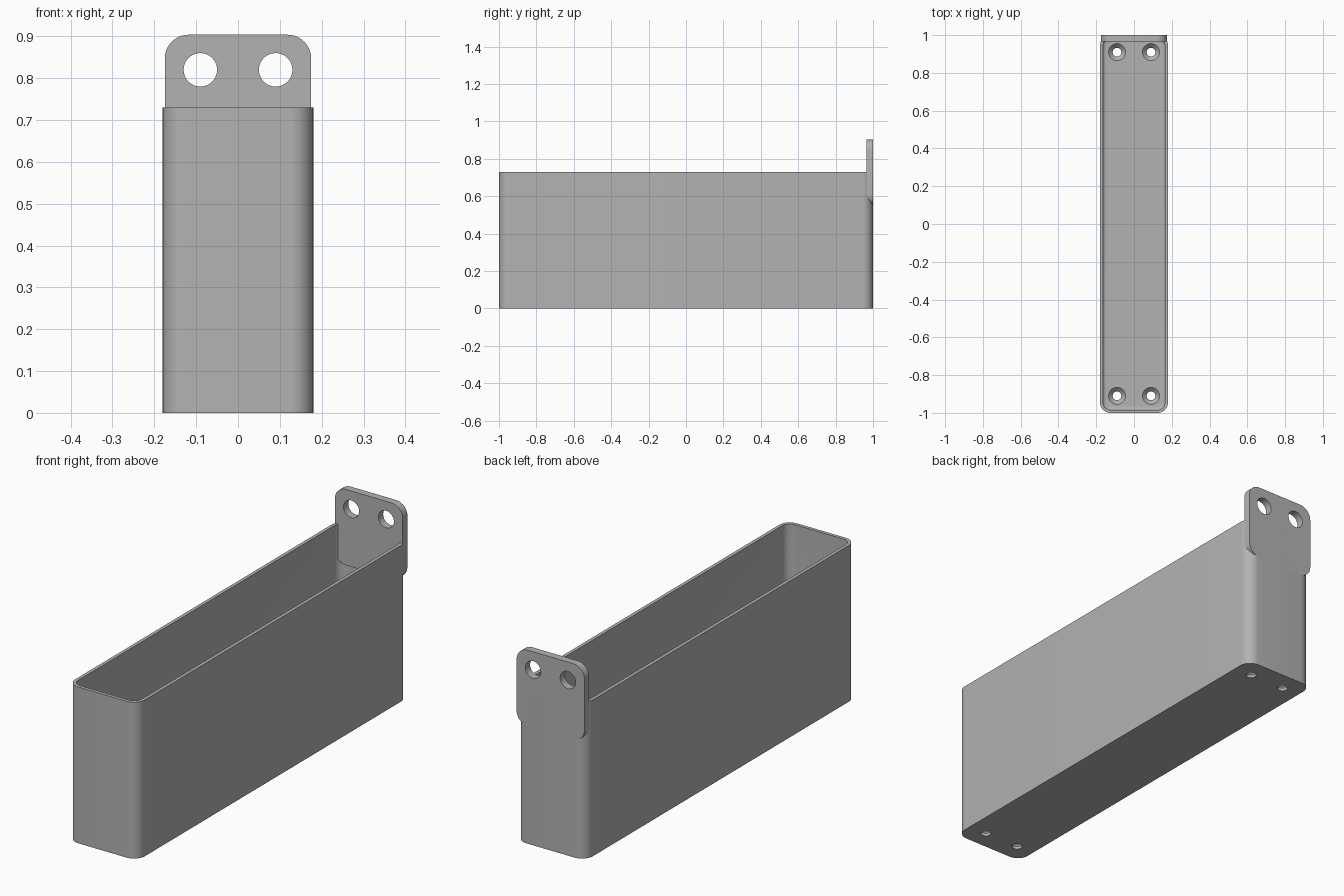
import bpy, bmesh, math
from mathutils import Matrix, Vector

if "Cube" in bpy.data.objects:
    bpy.data.objects.remove(bpy.data.objects["Cube"])

grey = bpy.data.materials.new("plain_grey")
grey.use_nodes = True
colour = (0.45, 0.45, 0.45, 1)
grey.diffuse_color = colour
grey.node_tree.nodes["Principled BSDF"].inputs["Base Color"].default_value = colour


def outline(hx, hy, r, steps=10):
    """Rounded rectangle; a circle when hx == hy == r."""
    pts = []
    for q, (sx, sy) in enumerate([(1, 1), (-1, 1), (-1, -1), (1, -1)]):
        for i in range(steps + 1):
            a = (q + i / steps) * math.pi / 2
            pts.append((sx * (hx - r) + r * math.cos(a), sy * (hy - r) + r * math.sin(a)))
    return pts


def loft(name, hx, hy, r, levels, matrix=Matrix()):
    """Closed solid through rounded outlines at (height, inset) levels."""
    bm = bmesh.new()
    rings = [[bm.verts.new((x, y, z)) for x, y in outline(hx - d, hy - d, r - d)]
             for z, d in levels]
    for low, high in zip(rings, rings[1:]):
        for i in range(len(low)):
            j = (i + 1) % len(low)
            bm.faces.new((low[i], low[j], high[j], high[i]))
    bm.faces.new(rings[0][::-1])
    bm.faces.new(rings[-1])
    bmesh.ops.remove_doubles(bm, verts=bm.verts, dist=1e-5)
    bm.transform(matrix)
    bmesh.ops.recalc_face_normals(bm, faces=bm.faces)
    mesh = bpy.data.meshes.new(name)
    bm.to_mesh(mesh)
    bm.free()
    mesh.materials.append(grey)
    ob = bpy.data.objects.new(name, mesh)
    bpy.context.collection.objects.link(ob)
    return ob


def cut(ob, cutters):
    """Subtract the cutters, bake the result and discard the cutters."""
    for c in cutters:
        c.hide_render = True
        mod = ob.modifiers.new("cut", 'BOOLEAN')
        mod.operation = 'DIFFERENCE'
        mod.solver = 'EXACT'
        mod.object = c
    graph = bpy.context.evaluated_depsgraph_get()
    mesh = bpy.data.meshes.new_from_object(ob.evaluated_get(graph))
    ob.modifiers.clear()
    ob.data = mesh
    for c in cutters:
        bpy.data.objects.remove(c)


def smooth(ob):
    bpy.ops.object.select_all(action='DESELECT')
    ob.select_set(True)
    bpy.context.view_layer.objects.active = ob
    bpy.ops.object.shade_smooth_by_angle(angle=math.radians(30))


# Deep open bin with filleted floor
height, floor, wall, fillet = 0.73, 0.035, 0.016, 0.015
bin_body = loft("bin_body", 0.18, 1.0, 0.055, [(0, 0), (height, 0)])
curve = [(floor + fillet * (1 - math.cos(a)), fillet * (1 - math.sin(a)))
         for a in [i * math.pi / 10 for i in range(6)]]
cavity = loft("cavity", 0.18 - wall, 1.0 - wall, 0.055 - wall, curve + [(height + 0.1, 0)])

# Countersunk screw holes through the floor
cutters = [cavity]
for x in (-0.09, 0.09):
    for y in (-0.91, 0.91):
        cutters.append(loft("screw_hole", 0.045, 0.045, 0.045,
                            [(-0.05, 0.022), (0.013, 0.022), (floor, 0), (floor + 0.01, 0)],
                            Matrix.Translation((x, y, 0))))
cut(bin_body, cutters)
smooth(bin_body)

# Upright mounting plate at the back with two round holes
upright = Matrix.Rotation(math.pi / 2, 4, 'X')
low, high = 0.55, 0.904
plate = loft("mounting_plate", 0.175, (high - low) / 2, 0.057, [(-0.0175, 0), (0.0175, 0)],
             Matrix.Translation((0, 0.9825, (low + high) / 2)) @ upright)
cut(plate, [loft("plate_hole", 0.04, 0.04, 0.04, [(-0.1, 0), (0.1, 0)],
                 Matrix.Translation((x, 0.9825, 0.82)) @ upright) for x in (-0.09, 0.09)])
smooth(plate)
